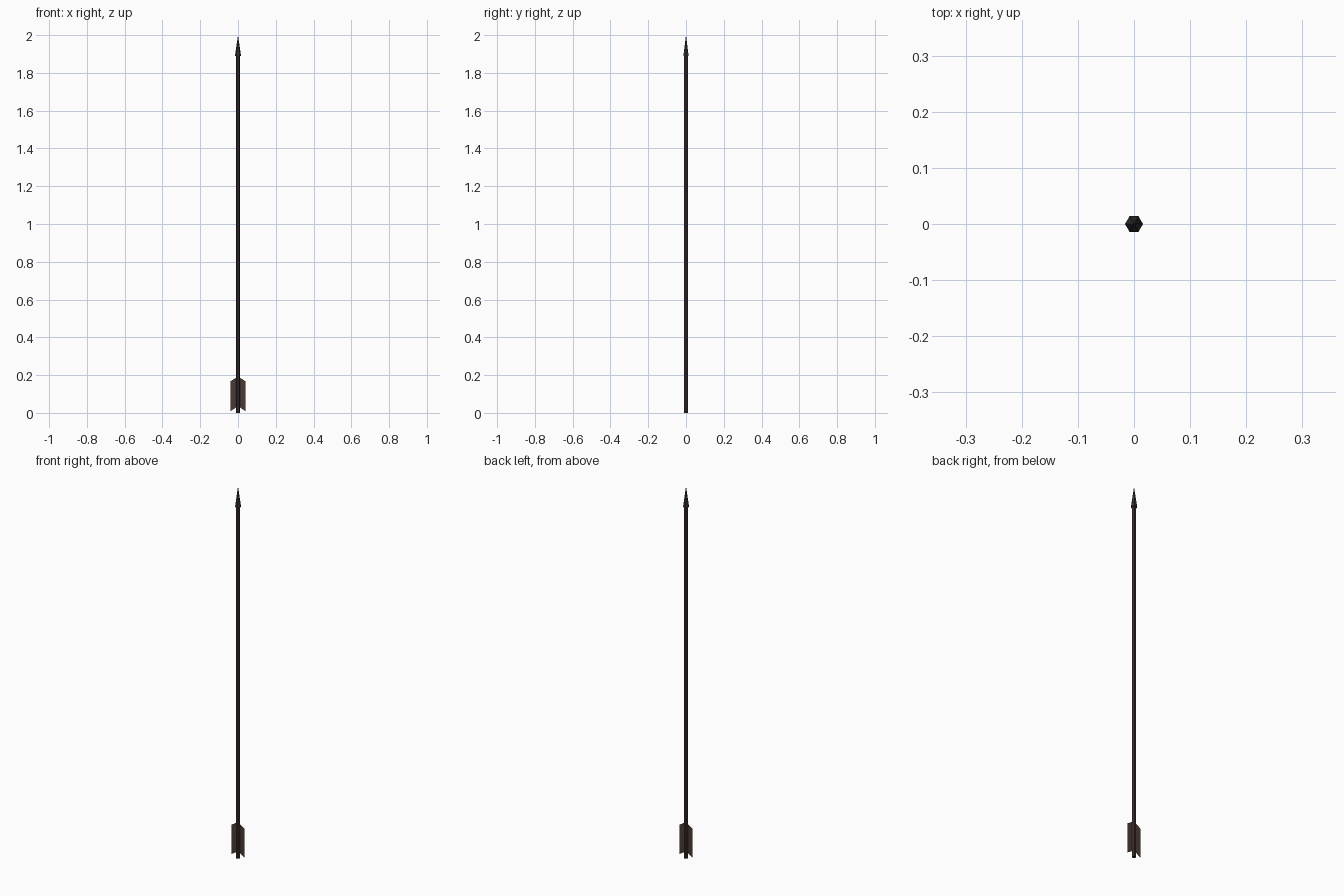
import bpy
import bmesh

cube = bpy.data.objects.get("Cube")
if cube:
    bpy.data.objects.remove(cube, do_unlink=True)


def material(name, rgb):
    m = bpy.data.materials.new(name)
    m.use_nodes = True
    m.diffuse_color = (*rgb, 1)
    bsdf = next(n for n in m.node_tree.nodes if n.type == 'BSDF_PRINCIPLED')
    bsdf.inputs["Base Color"].default_value = (*rgb, 1)
    return m


wood = material("dark wood", (0.042, 0.025, 0.024))
iron = material("dark iron", (0.035, 0.027, 0.027))
feather = material("brown feather", (0.07, 0.043, 0.036))


def add_object(name, bm, mat):
    mesh = bpy.data.meshes.new(name)
    bm.to_mesh(mesh)
    bm.free()
    mesh.materials.append(mat)
    obj = bpy.data.objects.new(name, mesh)
    bpy.context.collection.objects.link(obj)
    return obj


def hex_cone(name, bottom, top, r_bottom, r_top, mat):
    """Six-sided cone or prism with corners on the x axis."""
    bm = bmesh.new()
    bmesh.ops.create_cone(bm, cap_ends=True, segments=6, radius1=r_bottom,
                          radius2=r_top, depth=top - bottom)
    # Turn the corners from the y axis to the x axis
    for v in bm.verts:
        v.co = (v.co.y, -v.co.x, v.co.z + (top + bottom) / 2)
    return add_object(name, bm, mat)


# Shaft and pointed head
hex_cone("shaft", 0, 1.91, 0.011, 0.011, wood)
hex_cone("arrowhead", 1.89, 2.0, 0.016, 0, iron)

# Flat swept feathers on both sides of the shaft
profile = [(0, 0.035), (0.039, 0.01), (0.039, 0.168), (0, 0.192)]
for name, side in (("left_feather", 1), ("right_feather", -1)):
    bm = bmesh.new()
    bm.faces.new([bm.verts.new((side * x, 0, z)) for x, z in profile])
    add_object(name, bm, feather)
